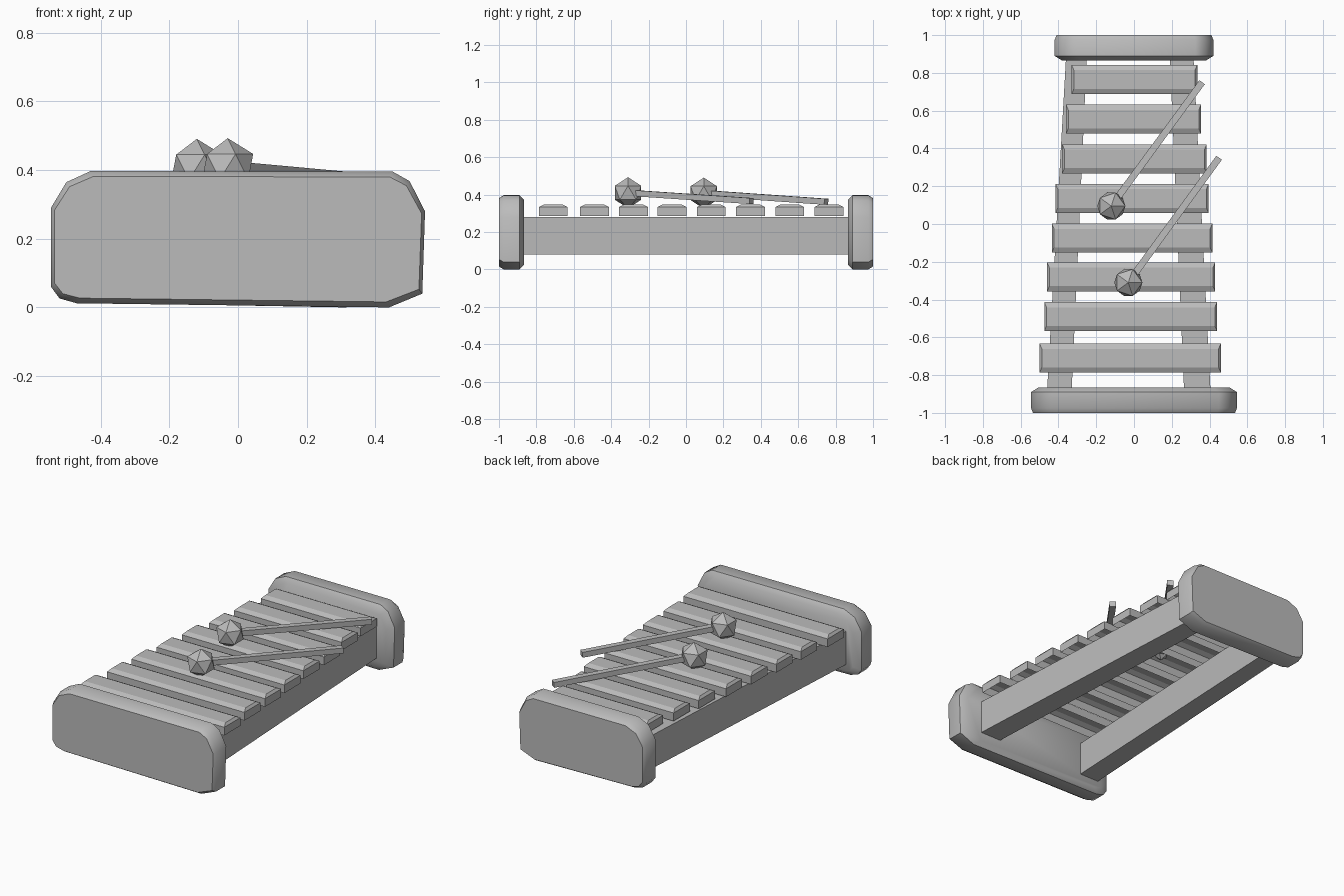
import bpy, bmesh, math
from mathutils import Vector

if "Cube" in bpy.data.objects:
    bpy.data.objects.remove(bpy.data.objects["Cube"])

grey = bpy.data.materials.new("plain grey")
grey.diffuse_color = (0.5, 0.5, 0.5, 1)
grey.use_nodes = True
grey.node_tree.nodes["Principled BSDF"].inputs["Base Color"].default_value = grey.diffuse_color


def make(name, bm, smooth=None):
    bmesh.ops.recalc_face_normals(bm, faces=bm.faces)
    me = bpy.data.meshes.new(name)
    bm.to_mesh(me)
    bm.free()
    me.materials.append(grey)
    ob = bpy.data.objects.new(name, me)
    bpy.context.collection.objects.link(ob)
    if smooth:
        bpy.ops.object.select_all(action='DESELECT')
        bpy.context.view_layer.objects.active = ob
        ob.select_set(True)
        bpy.ops.object.shade_smooth_by_angle(angle=math.radians(smooth))
    return ob


def loft(name, rings, cap_start=True, smooth=None):
    """Skin closed rings of points, capping the ends."""
    bm = bmesh.new()
    vs = [[bm.verts.new(p) for p in r] for r in rings]
    n = len(vs[0])
    for a, b in zip(vs, vs[1:]):
        for i in range(n):
            j = (i + 1) % n
            bm.faces.new((a[i], a[j], b[j], b[i]))
    if cap_start:
        bm.faces.new(vs[0][::-1])
    bm.faces.new(vs[-1])
    return make(name, bm, smooth)


def rect(x0, x1, y0, y1, z):
    return [(x0, y0, z), (x1, y0, z), (x1, y1, z), (x0, y1, z)]


# End blocks: rounded outline, softened along the thickness
def end_block(name, half, side):
    c = half - 0.545
    outline = [(-.545 - c, .29), (-.50 - c, .365), (-.43 - c, .397),
               (.45 + c, .396), (.50 + c, .368), (.545 + c, .28),
               (.537 + c, .04), (.44 + c, .0), (-.47 - c, .012),
               (-.52 - c, .026), (-.545 - c, .06)]
    rings = []
    for y, ix, iz in ((1, .01, .016), (.975, 0, 0), (.89, 0, 0), (.865, .04, .025)):
        rings.append([(x * (1 - ix / half), side * y, .2 + (z - .2) * (1 - iz / .2))
                      for x, z in outline])
    loft(name, rings, smooth=40)


end_block("front_end_block", .545, -1)
end_block("back_end_block", .42, 1)

# Converging side rails
for name, front, back in (("left_rail", (-.46, -.33), (-.36, -.25)),
                          ("right_rail", (.265, .405), (.19, .315))):
    loft(name, [[(x[0], y, .08), (x[1], y, .08), (x[1], y, .28), (x[0], y, .28)]
                for x, y in ((front, -.88), (back, .88))])

# Tone bars: shallow trays open underneath, with a chamfered top
bars = [(-.71, -.50, .46), (-.49, -.475, .44), (-.28, -.46, .43), (-.075, -.435, .415),
        (.135, -.415, .395), (.345, -.38, .385), (.555, -.36, .355), (.765, -.33, .335)]
for k, (y, x0, x1) in enumerate(bars):
    h = .077
    loft(f"tone_bar_{k + 1}",
         [rect(x0, x1, y - h, y + h, .285),
          rect(x0, x1, y - h, y + h, .334),
          rect(x0 + .012, x1 - .012, y - h + .028, y + h - .028, .348)],
         cap_start=False)

# Mallets: square sticks with faceted heads
for k, (head, tip) in enumerate((((-.12, .095, .408), (.36, .75, .362)),
                                 ((-.03, -.31, .410), (.45, .35, .366)))):
    a, b = Vector(head), Vector(tip)
    d = (b - a).normalized()
    s = d.cross(Vector((0, 0, 1))).normalized() * .018
    u = s.cross(d).normalized() * .016
    loft(f"mallet_stick_{k + 1}", [[p + s + u, p - s + u, p - s - u, p + s - u]
                                   for p in (a, b)])
    bm = bmesh.new()
    bmesh.ops.create_icosphere(bm, subdivisions=1, radius=.083)
    bmesh.ops.translate(bm, verts=bm.verts, vec=a)
    make(f"mallet_head_{k + 1}", bm, 30)
